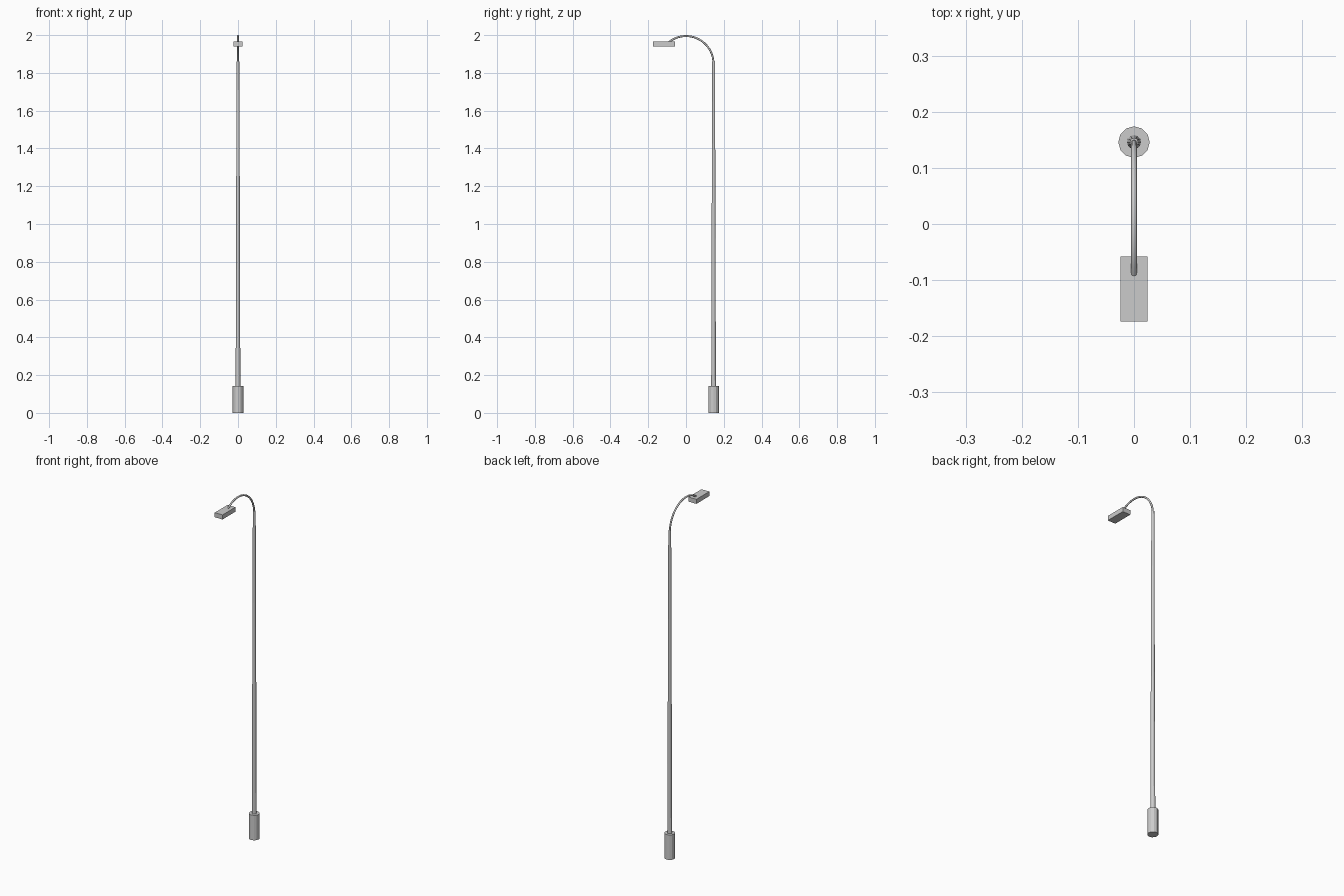
import bpy, math

if "Cube" in bpy.data.objects:
    bpy.data.objects.remove(bpy.data.objects["Cube"])

POLE_Y = 0.146


def tapered(name, r0, r1, z0, z1, sides):
    bpy.ops.mesh.primitive_cone_add(vertices=sides, radius1=r0, radius2=r1, depth=z1 - z0,
                                    location=(0, POLE_Y, (z0 + z1) / 2))
    bpy.context.object.name = name
    return bpy.context.object


# Base sleeve and tapered pole
tapered("base_sleeve", 0.028, 0.028, 0.0, 0.142, 12)
tapered("pole", 0.0125, 0.0075, 0.14, 1.86, 12)

# Curved arm: circular arc from the pole top over to the lamp
R, CZ = 0.1455, 1.8495
curve = bpy.data.curves.new("arm", "CURVE")
curve.dimensions = "3D"
curve.bevel_depth = 0.005
curve.bevel_resolution = 2
curve.use_fill_caps = True
steps = 20
sp = curve.splines.new("POLY")
sp.points.add(steps)
for i, p in enumerate(sp.points):
    a = math.radians(128 * i / steps)
    p.co = (0, R * math.cos(a), CZ + R * math.sin(a), 1)
arm = bpy.data.objects.new("arm", curve)
bpy.context.collection.objects.link(arm)
bpy.context.view_layer.update()

# Flat box lamp head
bpy.ops.mesh.primitive_cube_add(size=1, location=(0, -0.116, 1.953))
lamp = bpy.context.object
lamp.name = "lamp_head"
lamp.scale = (0.049, 0.116, 0.026)
